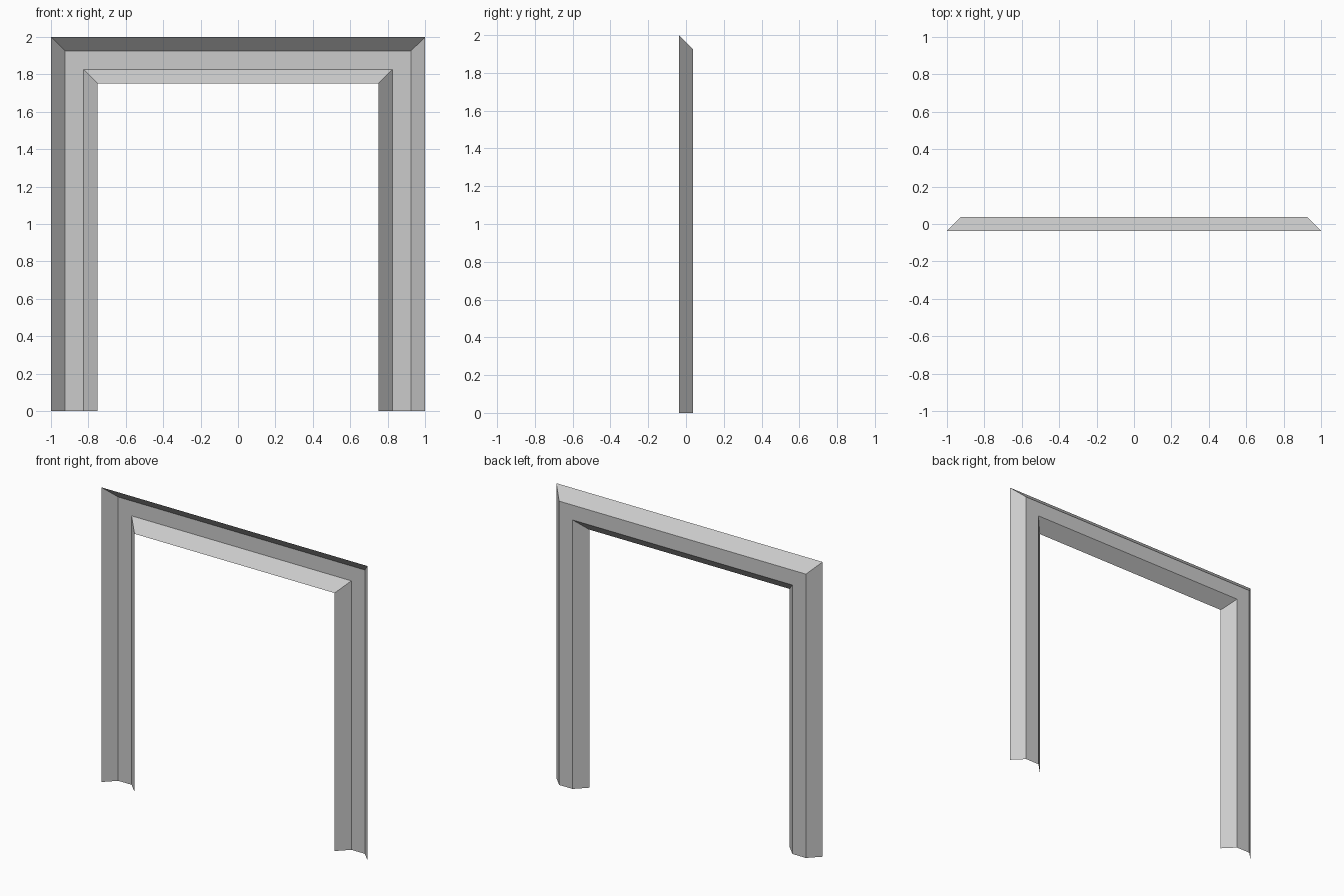
import bpy, bmesh

if "Cube" in bpy.data.objects:
    bpy.data.objects.remove(bpy.data.objects["Cube"])

# Open moulding profile: (inset from the outer edge, depth y)
PROFILE = [(0.0, -0.037), (0.074, 0.037), (0.175, 0.037), (0.249, -0.037)]
HALF_WIDTH, HEIGHT = 1.0, 2.0

bm = bmesh.new()

# Door casing: sweep the profile up one jamb, across the head and down the other
rails = []
for inset, y in PROFILE:
    x, z = HALF_WIDTH - inset, HEIGHT - inset
    path = [(-x, y, 0), (-x, y, z), (x, y, z), (x, y, 0)]
    rails.append([bm.verts.new(p) for p in path])

for a, b in zip(rails, rails[1:]):
    for i in range(3):
        bm.faces.new((a[i], a[i + 1], b[i + 1], b[i]))

# Point the flat face towards the back (+y)
bm.normal_update()
if sum(f.normal.y * f.calc_area() for f in bm.faces) < 0:
    bmesh.ops.reverse_faces(bm, faces=bm.faces[:])

mesh = bpy.data.meshes.new("door_casing")
bm.to_mesh(mesh)
bm.free()
casing = bpy.data.objects.new("door_casing", mesh)
bpy.context.collection.objects.link(casing)
